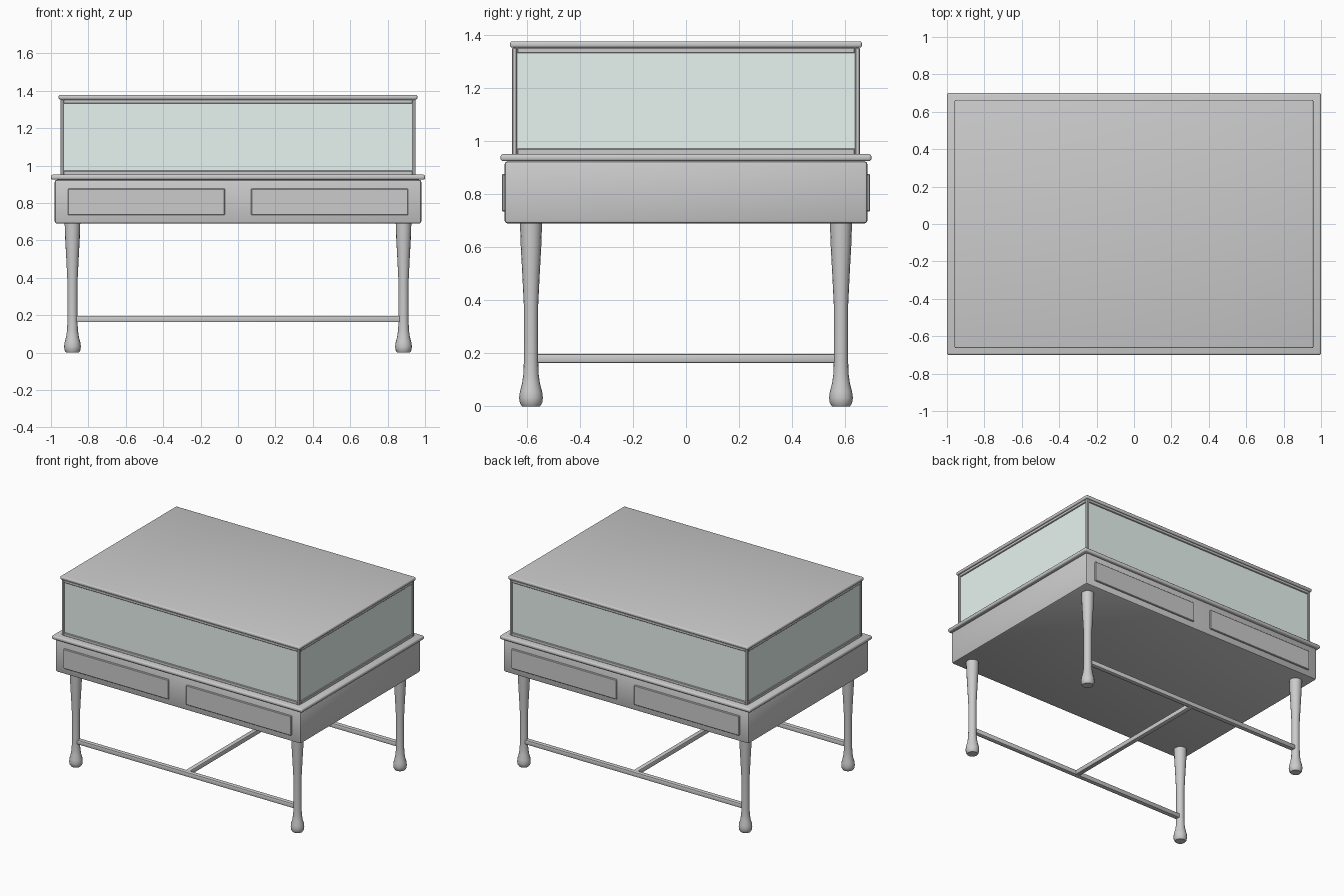
import bpy, bmesh
from math import cos, sin, pi, radians
from mathutils import Matrix, Vector

if "Cube" in bpy.data.objects:
    bpy.data.objects.remove(bpy.data.objects["Cube"])


def finish(bm, name, mat=None):
    bmesh.ops.recalc_face_normals(bm, faces=bm.faces[:])
    me = bpy.data.meshes.new(name)
    bm.to_mesh(me)
    bm.free()
    ob = bpy.data.objects.new(name, me)
    bpy.context.collection.objects.link(ob)
    if mat:
        me.materials.append(mat)
    bpy.ops.object.select_all(action='DESELECT')
    ob.select_set(True)
    bpy.context.view_layer.objects.active = ob
    bpy.ops.object.shade_smooth_by_angle(angle=radians(35))
    return ob


def box(name, lo, hi, bevel=0.0, segs=2, mat=None):
    lo, hi = Vector(lo), Vector(hi)
    bm = bmesh.new()
    bmesh.ops.create_cube(bm, size=1, matrix=Matrix.Translation((lo + hi) / 2)
                          @ Matrix.Diagonal((*(hi - lo), 1)))
    if bevel:
        bmesh.ops.bevel(bm, geom=bm.edges[:], offset=bevel, segments=segs,
                        profile=0.5, affect='EDGES')
    return finish(bm, name, mat)


def lathe(name, profile, x, y, sides=16):
    bm = bmesh.new()
    rings = [[bm.verts.new((x + r * cos(2 * pi * i / sides), y + r * sin(2 * pi * i / sides), z))
              for i in range(sides)] for r, z in profile]
    for a, b in zip(rings, rings[1:]):
        for i in range(sides):
            j = (i + 1) % sides
            bm.faces.new((a[i], a[j], b[j], b[i]))
    bm.faces.new(rings[0][::-1])
    bm.faces.new(rings[-1])
    return finish(bm, name)


glass = bpy.data.materials.new("pale_glass")
glass.diffuse_color = (0.8, 0.9, 0.87, 1)
glass.use_nodes = True
glass.node_tree.nodes["Principled BSDF"].inputs["Base Color"].default_value = glass.diffuse_color

# Table body and projecting moulded top
box("table_body", (-0.98, -0.685, 0.69), (0.98, 0.685, 0.925), 0.012)
box("table_top", (-1, -0.70, 0.925), (1, 0.70, 0.952), 0.01, 3)

# Drawer fronts on both long sides
for s, side in ((-1, "front"), (1, "back")):
    for x0 in (-0.91, 0.07):
        ya, yb = sorted((s * 0.67, s * 0.695))
        box(side + "_drawer", (x0, ya, 0.735), (x0 + 0.84, yb, 0.877), 0.004, 1)

# Turned legs
leg = [(0.034, 0), (0.042, 0.012), (0.045, 0.032), (0.042, 0.055), (0.034, 0.085),
       (0.029, 0.12), (0.027, 0.17), (0.027, 0.38), (0.033, 0.5), (0.039, 0.61), (0.042, 0.70)]
for x in (-0.885, 0.885):
    for y in (-0.585, 0.585):
        lathe("leg", leg, x, y)

# H-shaped stretchers
for y in (-0.585, 0.585):
    box("long_stretcher", (-0.875, y - 0.017, 0.163), (0.875, y + 0.017, 0.197), 0.007)
box("cross_stretcher", (-0.017, -0.58, 0.163), (0.017, 0.58, 0.197), 0.007)

# Display case frame: corner posts and rails
X, Y, T, Z0, Z1 = 0.95, 0.656, 0.018, 0.95, 1.354
for sx in (-1, 1):
    for sy in (-1, 1):
        xa, xb = sorted((sx * X, sx * (X - T)))
        ya, yb = sorted((sy * Y, sy * (Y - T)))
        box("case_post", (xa, ya, Z0), (xb, yb, Z1), 0.003, 1)
for za, zb in ((Z0, 0.973), (1.333, Z1)):
    for s in (-1, 1):
        ya, yb = sorted((s * Y, s * (Y - T)))
        box("case_long_rail", (-X + T, ya, za), (X - T, yb, zb), 0.003, 1)
        xa, xb = sorted((s * X, s * (X - T)))
        box("case_side_rail", (xa, -Y + T, za), (xb, Y - T, zb), 0.003, 1)

# Glass panes set back in the frame
for s in (-1, 1):
    ya, yb = sorted((s * (Y - 0.008), s * (Y - 0.014)))
    box("long_pane", (-X + T, ya, 0.97), (X - T, yb, 1.336), mat=glass)
    xa, xb = sorted((s * (X - 0.008), s * (X - 0.014)))
    box("side_pane", (xa, -Y + T, 0.97), (xb, Y - T, 1.336), mat=glass)

# Case lid
box("case_lid", (-0.959, -0.664, 1.354), (0.959, 0.664, 1.377), 0.008, 3)
